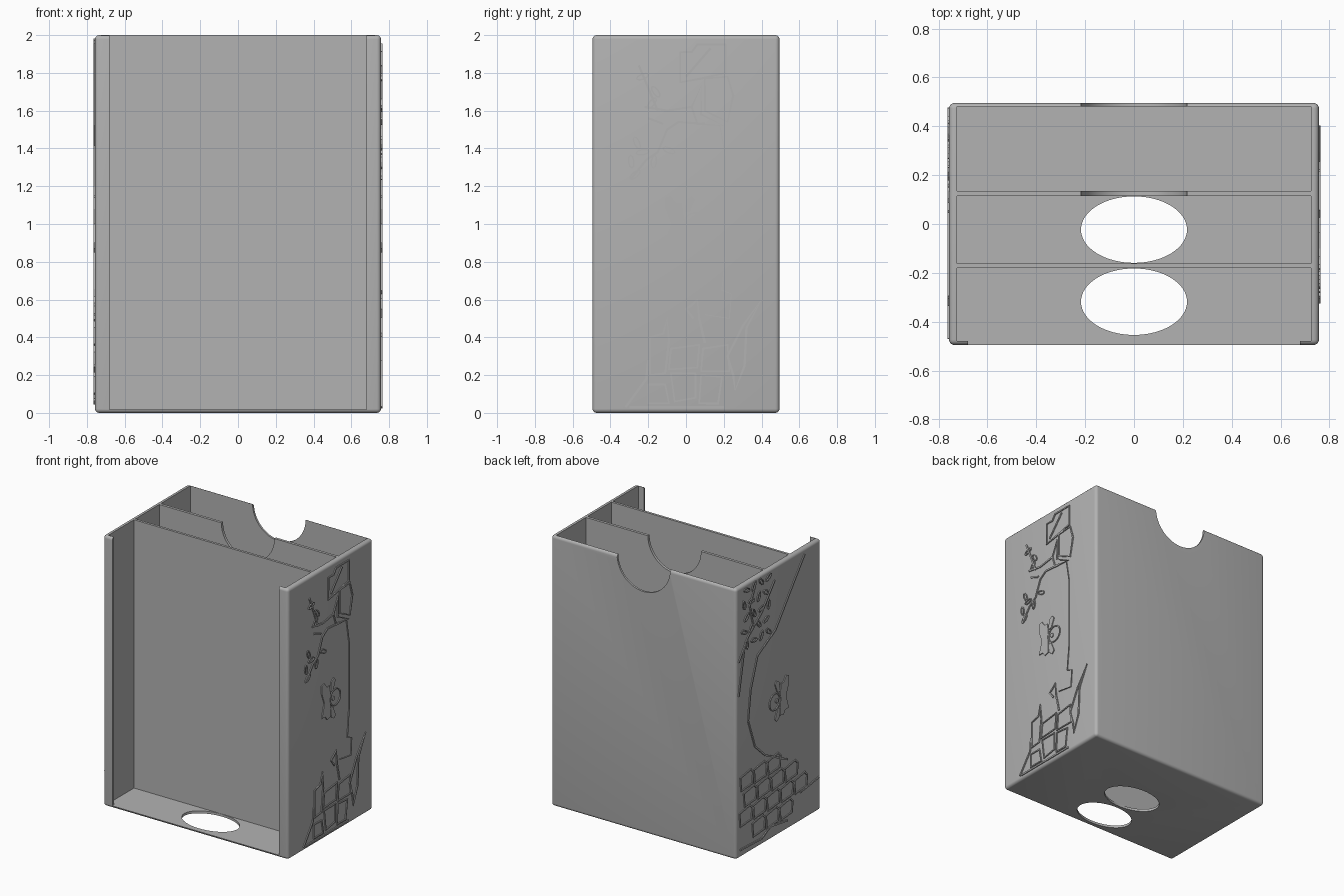
import bpy, bmesh, math
from mathutils import Vector, Matrix

if "Cube" in bpy.data.objects:
    bpy.data.objects.remove(bpy.data.objects["Cube"])

# Single plain grey
grey = bpy.data.materials.new("plain_grey")
grey.use_nodes = True
tone = (0.45, 0.45, 0.45, 1)
grey.diffuse_color = tone
grey.node_tree.nodes["Principled BSDF"].inputs["Base Color"].default_value = tone

HALF_X, FRONT, BACK, TOP = 0.757, -0.495, 0.495, 2.0
INNER_X, FLOOR, RELIEF = 0.724, 0.018, 0.007


def make_object(name, bm):
    bmesh.ops.recalc_face_normals(bm, faces=bm.faces)
    mesh = bpy.data.meshes.new(name)
    bm.to_mesh(mesh)
    bm.free()
    mesh.materials.append(grey)
    obj = bpy.data.objects.new(name, mesh)
    bpy.context.collection.objects.link(obj)
    return obj


def box(name, x, y0, y1, z0, z1, bevel=0):
    bm = bmesh.new()
    bmesh.ops.create_cube(bm, size=1)
    for v in bm.verts:
        v.co = (v.co.x * 2 * x, (y0 + y1) / 2 + v.co.y * (y1 - y0),
                (z0 + z1) / 2 + v.co.z * (z1 - z0))
    if bevel:
        bmesh.ops.bevel(bm, geom=bm.edges[:], offset=bevel, segments=5,
                        profile=0.5, affect='EDGES')
    return make_object(name, bm)


def cylinder(name, centre, scale, turn=0):
    bm = bmesh.new()
    bmesh.ops.create_cone(bm, cap_ends=True, segments=64, radius1=1, radius2=1, depth=1)
    bm.transform(Matrix.Translation(centre) @ Matrix.Rotation(turn, 4, 'X')
                 @ Matrix.Diagonal((*scale, 1)))
    return make_object(name, bm)


def cut(target, cutter):
    mod = target.modifiers.new("cut", 'BOOLEAN')
    mod.operation, mod.solver, mod.object = 'DIFFERENCE', 'EXACT', cutter
    bpy.context.view_layer.objects.active = target
    bpy.ops.object.modifier_apply(modifier=mod.name)
    bpy.data.objects.remove(cutter)


# Tray body: rounded block with three open-topped bays and an open front
body = box("tray_body", HALF_X, FRONT, BACK, 0, TOP, 0.022)
for y0, y1 in ((-0.478, -0.18), (-0.162, 0.115), (0.135, 0.48)):
    cut(body, box("bay", INNER_X, y0, y1, FLOOR, 3))
cut(body, box("front_opening", 0.68, -1, -0.4, FLOOR, 3))

# Thumb notch through back wall and rear divider, finger holes in the floor
cut(body, cylinder("notch", (0, 0.5, TOP), (0.217, 0.217, 1), math.pi / 2))
for y in (-0.318, -0.023):
    cut(body, cylinder("floor_hole", (0, y, 0), (0.217, 0.136, 0.2)))

bpy.ops.object.select_all(action='DESELECT')
body.select_set(True)
bpy.context.view_layer.objects.active = body
bpy.ops.object.shade_smooth_by_angle(angle=math.radians(35))


# Relief helpers: points are (y, z) on a side wall
def ribbon(bm, side, pts, width=0.012, closed=False):
    pts = [Vector(p) for p in pts]
    n = len(pts)
    rings = []
    for i, p in enumerate(pts):
        a = pts[i - 1] if i or closed else p
        b = pts[(i + 1) % n] if i < n - 1 or closed else p
        d1, d2 = (p - a).normalized(), (b - p).normalized()
        t = (d1 + d2).normalized()
        off = Vector((-t.y, t.x)) * width / 2
        rings.append([bm.verts.new((side * x, *q)) for x, q in (
            (HALF_X - 0.004, p - off), (HALF_X + RELIEF, p - off),
            (HALF_X + RELIEF, p + off), (HALF_X - 0.004, p + off))])
    for i in range(n if closed else n - 1):
        r, s = rings[i], rings[(i + 1) % n]
        for k in range(4):
            bm.faces.new((r[k], r[(k + 1) % 4], s[(k + 1) % 4], s[k]))
    if not closed:
        bm.faces.new(rings[0])
        bm.faces.new(rings[-1])


def plate(bm, side, pts):
    face = bm.faces.new([bm.verts.new((side * (HALF_X - 0.004), *p)) for p in pts])
    new = bmesh.ops.extrude_face_region(bm, geom=[face])["geom"]
    for v in new:
        if isinstance(v, bmesh.types.BMVert):
            v.co.x = side * (HALF_X + RELIEF)


def oval(y, z, ry, rz, tilt=0, n=10):
    turn = Matrix.Rotation(tilt, 2)
    return [Vector((y, z)) + turn @ Vector((ry * math.cos(2 * math.pi * i / n),
            rz * math.sin(2 * math.pi * i / n))) for i in range(n)]


def relief(name, side, loops=(), lines=(), leaves=()):
    bm = bmesh.new()
    for pts in loops:
        ribbon(bm, side, pts, closed=True)
    for pts in lines:
        ribbon(bm, side, pts)
    for i, (y, z) in enumerate(leaves):
        ribbon(bm, side, oval(y, z, 0.034, 0.014, 0.7 + 1.3 * i, 8), 0.008, True)
    return make_object(name, bm)


# Winged eye on each side
for side, name in ((1, "left_eye"), (-1, "right_eye")):
    bm = bmesh.new()
    plate(bm, side, [(-.11, 1.14), (-.08, 1.15), (-.05, 1.11), (-.02, 1.11), (-.01, 1.03),
                     (-.02, 1), (-.01, .97), (-.01, .88), (-.05, .87), (-.07, .9),
                     (-.11, .9), (-.08, 1), (-.11, 1.08)])
    for flip in (1, -1):
        plate(bm, side, [(y, 1 + flip * z) for y, z in
                         ((-.01, .06), (0, .13), (.03, .15), (.05, .13), (.02, .06))])
    ribbon(bm, side, oval(.05, 1, .06, .06, n=20), 0.008, True)
    plate(bm, side, oval(.025, 1, .016, .016, n=16))
    make_object(name, bm)

# Left side: ruined wall above and below, with a leafy branch
relief("left_upper_stones", 1, loops=[
    [(-.03, 1.91), (.03, 1.91), (.06, 1.95), (.21, 1.95), (.21, 1.8), (.08, 1.77), (-.03, 1.75)],
    [(.1, 1.77), (.22, 1.78), (.25, 1.68), (.22, 1.54), (.1, 1.6)],
    [(.08, 1.73), (.08, 1.58), (.2, 1.52), (.06, 1.53), (.03, 1.62)]],
    lines=[[(0, 1.78), (.13, 1.93)]])
relief("left_branch", 1, lines=[
    [(.1, 1.53), (-.04, 1.54), (-.1, 1.5), (-.15, 1.38), (-.21, 1.34), (-.29, 1.24)],
    [(.03, 1.62), (-.1, 1.6), (-.22, 1.62)],
    [(-.15, 1.6), (-.2, 1.72), (-.25, 1.84)],
    [(-.12, 1.53), (-.2, 1.56)]],
    leaves=[(-.27, 1.26), (-.26, 1.43), (-.23, 1.38), (-.17, 1.33), (-.09, 1.39),
            (-.18, 1.64), (-.16, 1.7), (-.23, 1.78), (-.29, 1.33)])
bm = bmesh.new()
ribbon(bm, 1, [(.18, 1.52), (.21, 1.35), (.21, .85), (.19, .65), (.24, .63),
               (.23, .5), (.1, .52)], 0.005)
make_object("left_trunk_line", bm)
relief("left_lower_stones", 1, loops=[
    [(-.19, .2), (-.19, .4), (-.12, .42), (-.1, .5), (-.09, .38), (-.11, .21)],
    [(-.2, .15), (-.11, .15), (-.09, .05), (-.2, .05)],
    [(-.08, .21), (.05, .21), (.05, .08), (-.06, .06)],
    [(-.08, .34), (.07, .36), (.06, .24), (-.09, .23)],
    [(.09, .34), (.22, .36), (.23, .22), (.08, .22)],
    [(.08, .2), (.19, .19), (.17, .05), (.07, .05)],
    [(.4, .6), (.32, .45), (.31, .25), (.26, .12), (.25, .2), (.22, .3), (.3, .46)]],
    lines=[[(-.32, .03), (-.21, .18), (-.2, .28)], [(-.3, .03), (.2, .03)],
           [(.1, .37), (.07, .5), (.06, .6), (.03, .57), (0, .55), (.04, .5)]])

# Right side: leaning tree, its crown and a brick base
relief("right_tree", -1, lines=[
    [(-.3, 1.96), (-.14, 1.76), (.04, 1.53), (.25, 1.42), (.33, 1.2), (.36, .98),
     (.28, .76), (.16, .65), (-.1, .52)],
    [(.47, 1.45), (.36, 1.6), (.2, 1.72), (.05, 1.9)],
    [(.3, 1.66), (.34, 1.82), (.28, 1.94)],
    [(.47, 1.2), (.43, 1.4), (.4, 1.55)]],
    leaves=[(.12 + .085 * c + .03 * (r % 2), 1.55 + .1 * r)
            for r in range(5) for c in range(4)])
bricks = []
for row, (start, count) in enumerate(((.3, 3), (.45, 5), (.4, 4), (.44, 3))):
    for c in range(count):
        y, z = start - .16 * c, .1 + .13 * row
        bricks.append([(y, z), (y + .01, z + .1), (y - .11, z + .12),
                       (y - .14, z + .09), (y - .13, z + .01)])
relief("right_bricks", -1, loops=bricks,
       lines=[[(.45, .06), (.2, .05), (.1, .1), (-.1, .07)], [(-.25, .22), (-.47, .25)]])
